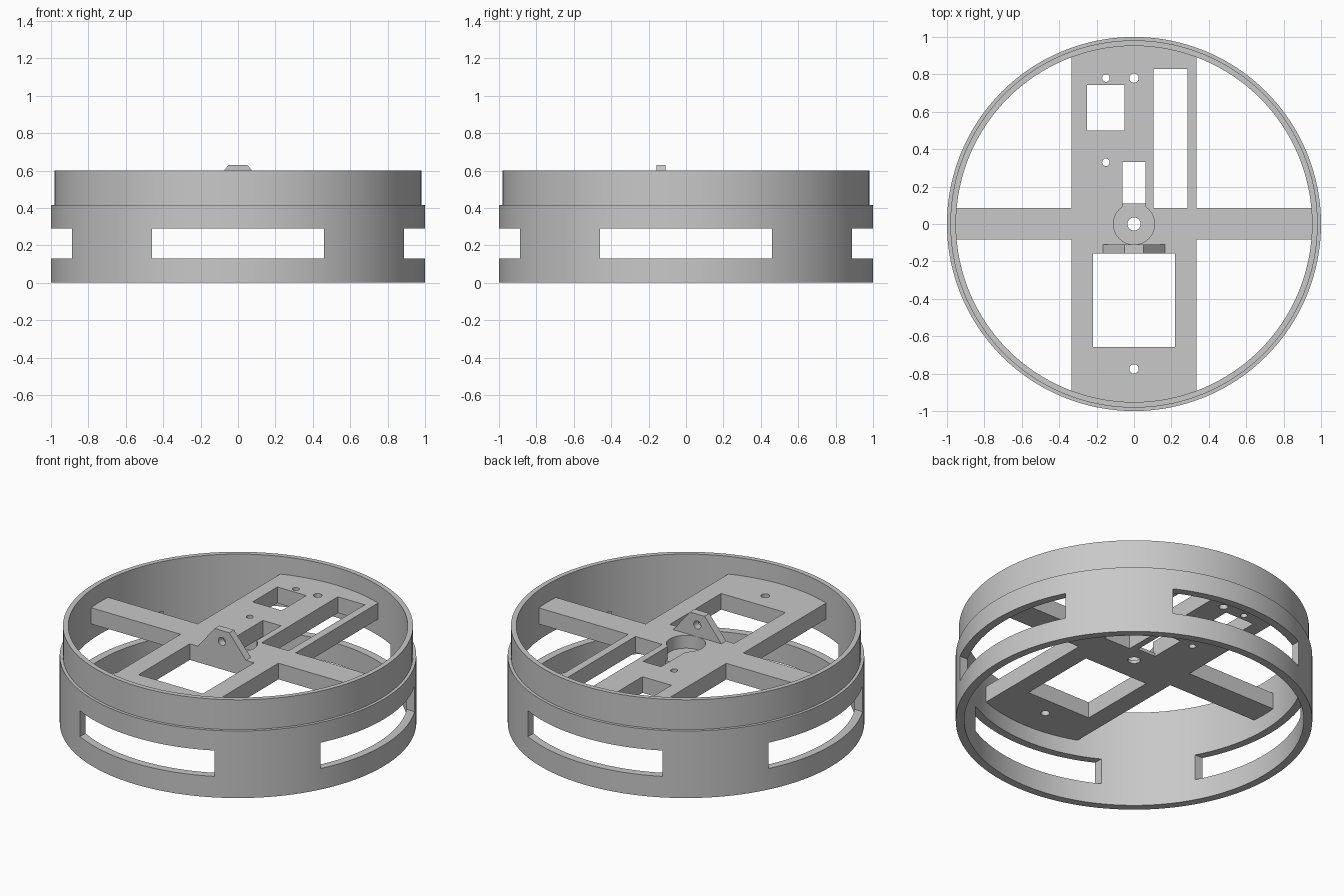
import bpy, bmesh, math
from mathutils import Matrix, Vector

if "Cube" in bpy.data.objects:
    bpy.data.objects.remove(bpy.data.objects["Cube"], do_unlink=True)

grey = bpy.data.materials.new("plain grey")
grey.use_nodes = True
colour = (0.58, 0.58, 0.58, 1)
grey.diffuse_color = colour
grey.node_tree.nodes["Principled BSDF"].inputs["Base Color"].default_value = colour


def finish(name, bm):
    bmesh.ops.recalc_face_normals(bm, faces=bm.faces[:])
    mesh = bpy.data.meshes.new(name)
    bm.to_mesh(mesh)
    bm.free()
    mesh.materials.append(grey)
    obj = bpy.data.objects.new(name, mesh)
    bpy.context.collection.objects.link(obj)
    return obj


def box(name, x0, x1, y0, y1, z0, z1):
    bm = bmesh.new()
    bmesh.ops.create_cube(bm, size=1)
    for v in bm.verts:
        v.co = Vector((x1 if v.co.x > 0 else x0,
                       y1 if v.co.y > 0 else y0,
                       z1 if v.co.z > 0 else z0))
    return finish(name, bm)


def cylinder(name, centre, r, depth, sides=32, axis="Z"):
    bm = bmesh.new()
    turn = Matrix.Rotation(math.pi / 2, 4, "X") if axis == "Y" else Matrix()
    bmesh.ops.create_cone(bm, cap_ends=True, segments=sides, radius1=r, radius2=r,
                          depth=depth, matrix=Matrix.Translation(centre) @ turn)
    return finish(name, bm)


def select(obj):
    bpy.ops.object.select_all(action="DESELECT")
    obj.select_set(True)
    bpy.context.view_layer.objects.active = obj


def combine(obj, tool, operation="DIFFERENCE"):
    mod = obj.modifiers.new("combine", "BOOLEAN")
    mod.operation, mod.object, mod.solver = operation, tool, "EXACT"
    select(obj)
    bpy.ops.object.modifier_apply(modifier=mod.name)
    bpy.data.objects.remove(tool, do_unlink=True)


def smooth(obj):
    select(obj)
    bpy.ops.object.shade_smooth_by_angle(angle=math.radians(30))


def lathe(name, profile, sides):
    bm = bmesh.new()
    loops = [[bm.verts.new((r * math.cos(a), r * math.sin(a), z)) for r, z in profile]
             for a in (math.tau * i / sides for i in range(sides))]
    n = len(profile)
    for i, here in enumerate(loops):
        after = loops[(i + 1) % sides]
        for j in range(n):
            k = (j + 1) % n
            bm.faces.new((here[j], after[j], after[k], here[k]))
    return finish(name, bm)


# Outer ring with a stepped lip and four side windows
INNER = 0.952
wall = lathe("ring_wall", [(INNER, 0), (1, 0), (1, 0.415), (0.982, 0.415),
                           (0.982, 0.6), (INNER, 0.6)], 128)
combine(wall, box("window_cutter", -0.46, 0.46, -1.1, 1.1, 0.13, 0.29))
combine(wall, box("window_cutter", -1.1, 1.1, -0.46, 0.46, 0.13, 0.29))
smooth(wall)

# Cross-shaped deck trimmed round so that its ends sit in the wall
LOW, TOP = 0.39, 0.49
deck = box("cross_deck", -0.335, 0.335, -1, 1, LOW, TOP)
combine(deck, box("arms", -1, 1, -0.083, 0.085, LOW, TOP), "UNION")
combine(deck, cylinder("trim", (0, 0, TOP), 0.962, 1, 128), "INTERSECT")

# Rectangular openings: motor bay, long slot, square bay, hub slot
for x0, x1, y0, y1 in ((-0.22, 0.22, -0.658, -0.157), (0.103, 0.287, 0.085, 0.83),
                       (-0.25, -0.052, 0.5, 0.742), (-0.062, 0.062, 0.11, 0.332)):
    combine(deck, box("opening", x0, x1, y0, y1, 0.3, 0.6))

# Hub recess with a notch into the slot, then the screw holes
combine(deck, cylinder("recess", (0, 0, 0.51), 0.11, 0.2, 64))
combine(deck, box("notch", -0.062, 0.062, 0.05, 0.12, 0.41, 0.6))
for x, y, r in ((0, 0, 0.035), (0, 0.78, 0.025), (0, -0.775, 0.025),
                (-0.15, 0.78, 0.02), (-0.15, 0.33, 0.02)):
    combine(deck, cylinder("hole", (x, y, 0.45), r, 0.4))
smooth(deck)

# Upright bracket with a pivot hole
bm = bmesh.new()
outline = [(-0.165, TOP), (0.165, TOP), (0.05, 0.63), (-0.05, 0.63)]
front = bm.faces.new([bm.verts.new((x, -0.157, z)) for x, z in outline])
moved = bmesh.ops.extrude_face_region(bm, geom=[front])["geom"]
bmesh.ops.translate(bm, vec=(0, 0.047, 0),
                    verts=[g for g in moved if isinstance(g, bmesh.types.BMVert)])
bracket = finish("pivot_bracket", bm)
combine(bracket, cylinder("pivot_hole", (0, -0.13, 0.563), 0.025, 0.2, axis="Y"))
smooth(bracket)
